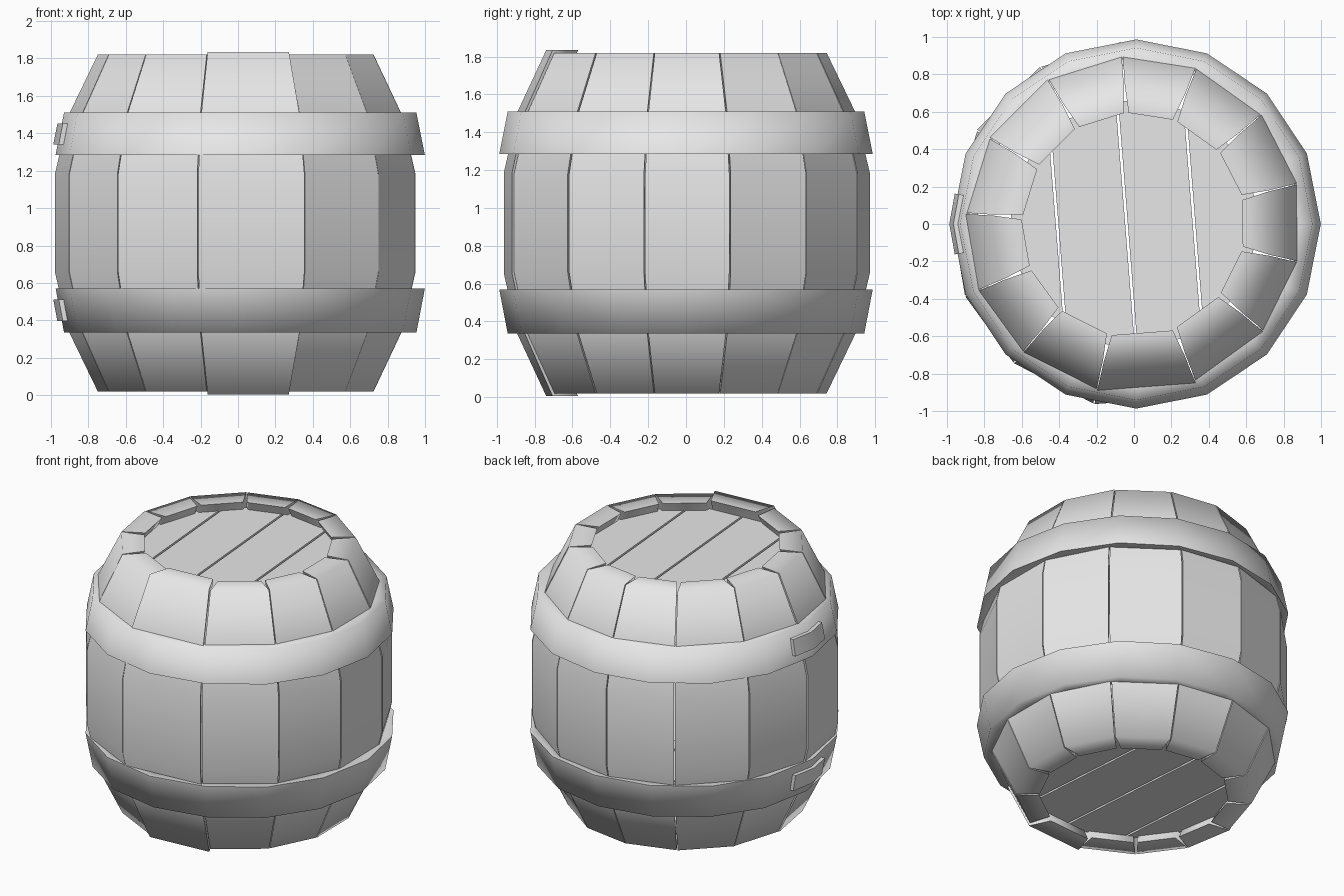
import bpy, bmesh, math, random
from mathutils import Matrix

cube = bpy.data.objects.get("Cube")
if cube:
    bpy.data.objects.remove(cube, do_unlink=True)

random.seed(4)

grey = bpy.data.materials.new("plain_grey")
grey.use_nodes = True
grey.diffuse_color = (0.8, 0.8, 0.8, 1)
grey.node_tree.nodes["Principled BSDF"].inputs["Base Color"].default_value = (0.8, 0.8, 0.8, 1)


def finish(bm, name, smooth_angle=None):
    bmesh.ops.recalc_face_normals(bm, faces=bm.faces)
    mesh = bpy.data.meshes.new(name)
    bm.to_mesh(mesh)
    bm.free()
    mesh.materials.append(grey)
    obj = bpy.data.objects.new(name, mesh)
    bpy.context.collection.objects.link(obj)
    if smooth_angle:
        bpy.ops.object.select_all(action='DESELECT')
        obj.select_set(True)
        bpy.context.view_layer.objects.active = obj
        bpy.ops.object.shade_smooth_by_angle(angle=math.radians(smooth_angle))
    return obj


def polar(r, degrees, z, cx=0.0):
    a = math.radians(degrees)
    return (cx + r * math.cos(a), r * math.sin(a), z)


def skin(bm, sections, closed=False):
    """Join equal closed cross-sections with quads."""
    rows = [[bm.verts.new(p) for p in s] for s in sections]
    pairs = list(zip(rows, rows[1:])) + ([(rows[-1], rows[0])] if closed else [])
    for a, b in pairs:
        for i in range(len(a)):
            j = (i + 1) % len(a)
            bm.faces.new((a[i], a[j], b[j], b[i]))
    return rows


# Staves: bulged outside, flat rims, hollow inside
half = [(0.75, 0.60, 0.02), (0.905, 0.78, 0.34), (0.98, 0.86, 0.66)]
rings = half + [(ro, ri, 1.84 - z) for ro, ri, z in reversed(half)]
joints = [94, 68.3, 40.7, 13.8, -13, -39.6, -68.7, -102.6,
          -130.9, -156.9, -183.6, -210.8, -239.3, -266]


def stave(index, start, end):
    front = index == 6
    shift = 0.006 if front else random.uniform(-0.008, 0.004)
    stretch = 1.017 if front else 1.0
    sections = []
    for ro, ri, z in rings:
        z = 0.92 + (z - 0.92) * stretch
        ro, ri = ro + shift, ri + shift
        sections.append([polar(ro, start - 0.2, z), polar(ro, end + 0.2, z),
                         polar(ri, end + 1.3, z), polar(ri, start - 1.3, z)])
    bm = bmesh.new()
    rows = skin(bm, sections)
    bm.faces.new(rows[0])
    bm.faces.new(rows[-1])
    finish(bm, f"stave_{index + 1}", 75)


for k, (start, end) in enumerate(zip(joints, joints[1:])):
    stave(k, start, end)


# Lids: four planks each, cut to a disc
def lid(name, z):
    seams = [-0.66, -0.41, -0.04, 0.32, 0.66]
    bm = bmesh.new()
    for x0, x1 in zip(seams, seams[1:]):
        x0, x1 = x0 + 0.007, x1 - 0.007
        xs = [x0 + (x1 - x0) * i / 6 for i in range(7)]
        reach = [math.sqrt(max(0.66 ** 2 - x * x, 0.0001)) for x in xs]
        outline = [(x, -y) for x, y in zip(xs, reach)]
        outline += [(x, y) for x, y in reversed(list(zip(xs, reach)))]
        rows = skin(bm, [[(x, y, z + dz) for x, y in outline] for dz in (-0.025, 0.025)])
        bm.faces.new(rows[0])
        bm.faces.new(rows[1])
    bmesh.ops.rotate(bm, verts=bm.verts, matrix=Matrix.Rotation(math.radians(4.5), 3, 'Z'))
    finish(bm, name)


lid("top_lid", 1.728)
lid("bottom_lid", 0.112)


# Hoops: sixteen-sided tapered bands, each with a bent clasp plate
def hoop(name, z_wide, z_narrow):
    cx = 0.012
    profile = [(0.987, z_wide), (0.942, z_narrow), (0.86, z_narrow), (0.91, z_wide)]
    bm = bmesh.new()
    skin(bm, [[polar(r, k * 22.5, z, cx) for r, z in profile] for k in range(16)], True)
    finish(bm, name + "_hoop", 85)

    def band_radius(t):
        return 0.987 - 0.045 * t

    bm = bmesh.new()
    sections = []
    for degrees, scale in ((170.5, 0.984), (180, 1.0), (189.5, 0.984)):
        loop = []
        for t, out in ((0.25, 0.024), (0.74, 0.024), (0.74, -0.03), (0.25, -0.03)):
            z = z_wide + (z_narrow - z_wide) * t
            loop.append(polar((band_radius(t) + out) * scale, degrees, z, cx))
        sections.append(loop)
    rows = skin(bm, sections)
    bm.faces.new(rows[0])
    bm.faces.new(rows[-1])
    finish(bm, name + "_clasp", 30)


hoop("upper", 1.285, 1.51)
hoop("lower", 0.57, 0.335)
